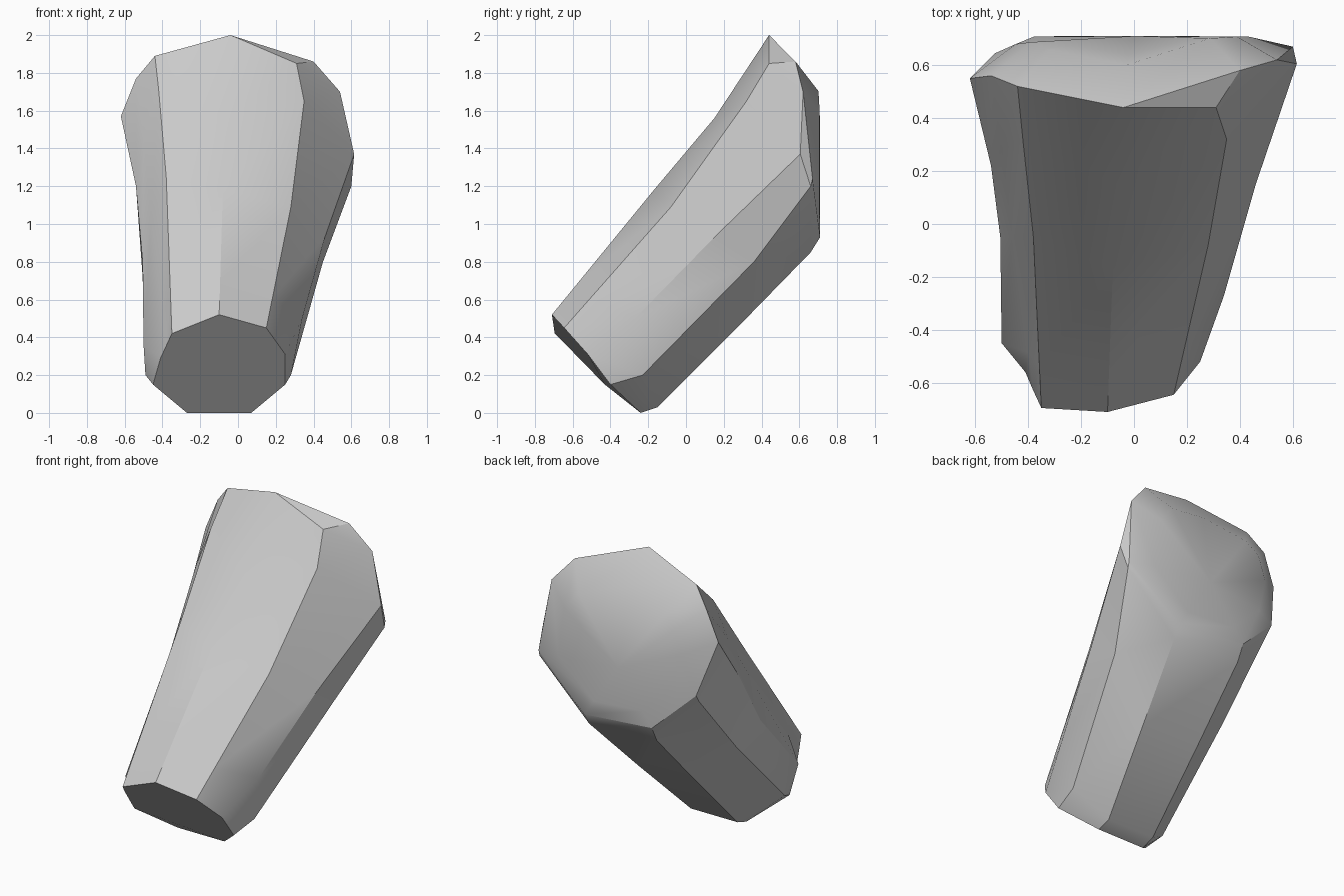
import bpy, bmesh, math
from mathutils import Vector

if "Cube" in bpy.data.objects:
    bpy.data.objects.remove(bpy.data.objects["Cube"])

stone = bpy.data.materials.new("stone_grey")
stone.diffuse_color = (0.6, 0.6, 0.6, 1)
stone.use_nodes = True
stone.node_tree.nodes["Principled BSDF"].inputs["Base Color"].default_value = stone.diffuse_color


def ridge(*pts):
    """Long edge of the rock from foot to crown; short ones get an extra low point."""
    pts = [Vector(p) for p in pts]
    if len(pts) == 4:
        pts.insert(1, pts[0].lerp(pts[1], 0.25))
    return pts


# Long ridges, going round the leaning shaft
front_mid = ridge((-.10, -.71, .52), (-.08, -.17, 1.18), (-.06, .15, 1.56), (-.04, .44, 2.0))
front_right = ridge((.15, -.645, .45), (.28, -.08, 1.09), (.35, .32, 1.65), (.40, .58, 1.86))
right_upper = ridge((.25, -.52, .31), (.34, -.27, .50), (.46, .15, .93), (.615, .605, 1.37), (.54, .62, 1.70))
right_lower = ridge((.25, -.40, .15), (.28, -.23, .20), (.45, .36, .80), (.60, .66, 1.20), (.60, .67, 1.24))
under_right = ridge((.07, -.24, 0), (.07, -.15, .03), (.16, .27, .45), (.24, .66, .85), (.24, .71, .93))
under_left = ridge((-.27, -.24, 0), (-.27, -.15, .03), (-.26, .27, .46), (-.25, .66, .87), (-.25, .71, .97))
left_lower = ridge((-.45, -.43, .15), (-.49, -.32, .20), (-.505, .20, .72), (-.52, .61, 1.18), (-.525, .645, 1.23))
left_mid = ridge((-.41, -.56, .29), (-.50, -.45, .36), (-.505, -.05, .80), (-.54, .22, 1.20), (-.62, .55, 1.57))
left_upper = ridge((-.38, -.63, .355), (-.46, -.05, 1.02), (-.50, .28, 1.46), (-.54, .56, 1.77))
front_left = ridge((-.35, -.695, .42), (-.38, -.05, 1.25), (-.42, .32, 1.71), (-.44, .52, 1.89))

ridges = [front_mid, front_right, right_upper, right_lower, under_right,
          under_left, left_lower, left_mid, left_upper, front_left]
rings = [list(r) for r in zip(*ridges)]

# Chipped corner on the front right, just below the crown
chip = list(rings[4])
chip[1] = Vector((.31, .44, 1.85))
rings.insert(4, chip)

# Gently bulged back face
centre = Vector((0, .71, 1.3))
bulge = []
for p in rings[-1]:
    q = p.lerp(centre, 0.28)
    q.y = min(.708, q.y + .085)
    bulge.append(q)
rings.append(bulge)

# Skin the rings and close both ends
bm = bmesh.new()
loops = [[bm.verts.new(p) for p in ring] for ring in rings]
n = len(ridges)
for a, b in zip(loops, loops[1:]):
    for i in range(n):
        j = (i + 1) % n
        bm.faces.new((a[i], a[j], b[j], b[i]))
bm.faces.new(loops[0][::-1])
tip = bm.verts.new(centre)
for i in range(n):
    bm.faces.new((loops[-1][i], loops[-1][(i + 1) % n], tip))
bmesh.ops.remove_doubles(bm, verts=bm.verts, dist=0.001)
bmesh.ops.recalc_face_normals(bm, faces=bm.faces)

mesh = bpy.data.meshes.new("leaning_rock")
bm.to_mesh(mesh)
bm.free()
mesh.materials.append(stone)
rock = bpy.data.objects.new("leaning_rock", mesh)
bpy.context.collection.objects.link(rock)
bpy.context.view_layer.objects.active = rock
rock.select_set(True)
bpy.ops.object.shade_smooth_by_angle(angle=math.radians(30))
